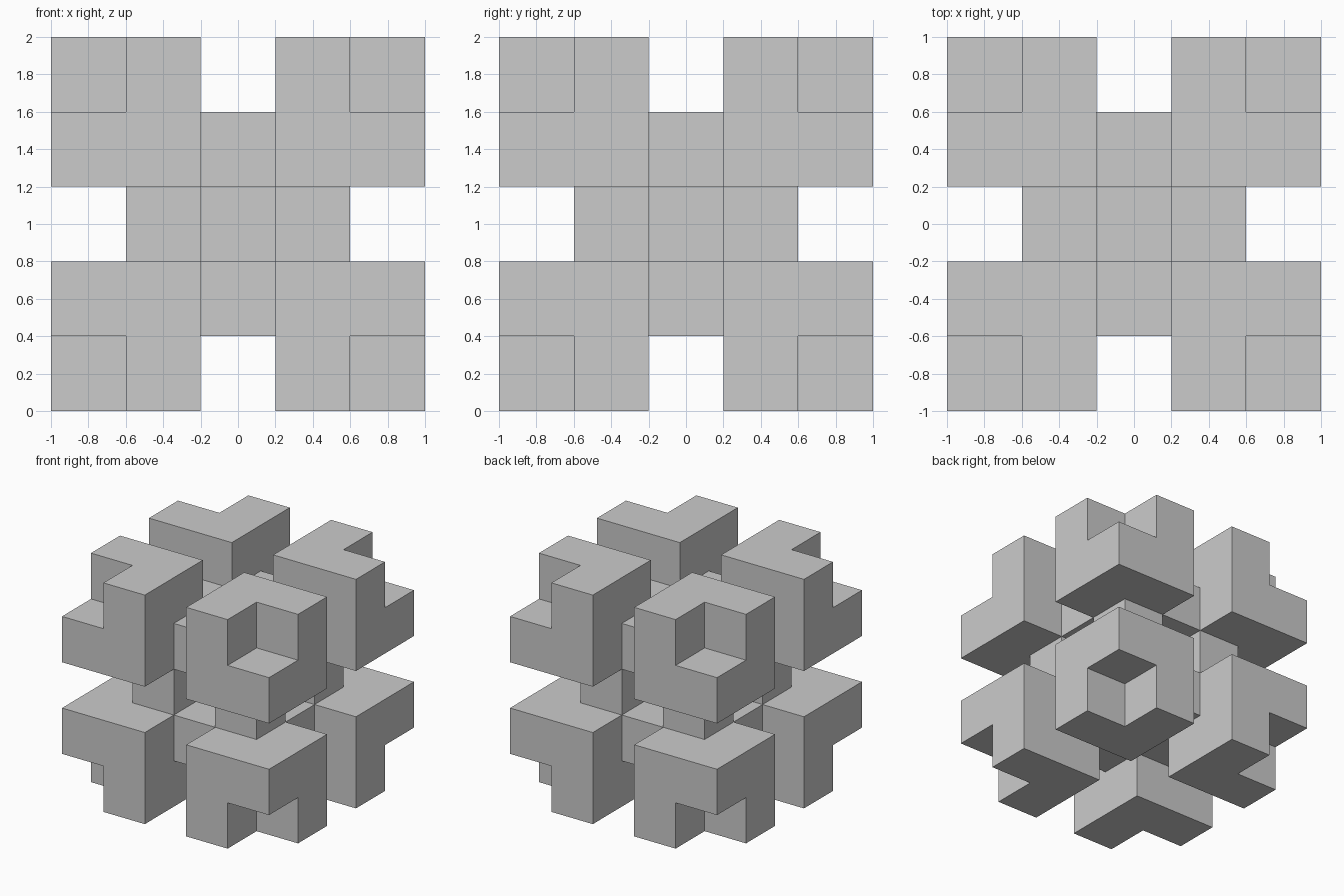
import bpy, bmesh, math
from itertools import product
from mathutils import Vector

if "Cube" in bpy.data.objects:
    bpy.data.objects.remove(bpy.data.objects["Cube"])

CELL = 0.4
CENTRE = Vector((0, 0, 1))


def filled(c):
    """Body rule on a 5x5x5 grid of cells, indices -2..2 on each axis."""
    a = sorted(abs(v) for v in c)
    corner_block = a[0] >= 1 and a != [2, 2, 2]   # 2x2x2 block, outer corner notched
    bridge = a == [0, 1, 1]                       # link between neighbouring blocks
    return corner_block or bridge


def build(name, cells):
    """Make one clean outer skin around a set of grid cells."""
    cells = set(cells)
    bm = bmesh.new()
    for c in cells:
        for axis, side in product(range(3), (-1, 1)):
            n = list(c)
            n[axis] += side
            if tuple(n) in cells:
                continue
            u, v = (axis + 1) % 3, (axis + 2) % 3
            quad = []
            for du, dv in ((-1, -1), (1, -1), (1, 1), (-1, 1))[::side]:
                p = Vector(c)
                p[axis] += side / 2
                p[u] += du / 2
                p[v] += dv / 2
                quad.append(bm.verts.new(p * CELL + CENTRE))
            bm.faces.new(quad)
    bmesh.ops.remove_doubles(bm, verts=bm.verts, dist=0.001)
    # merge coplanar cell faces into large flat faces
    bmesh.ops.dissolve_limit(bm, angle_limit=math.radians(1),
                             verts=bm.verts, edges=bm.edges)
    mesh = bpy.data.meshes.new(name)
    bm.to_mesh(mesh)
    bm.free()
    obj = bpy.data.objects.new(name, mesh)
    bpy.context.collection.objects.link(obj)
    return obj


# eight notched corner blocks joined by twelve inner bridges
build("notched_block_frame", [c for c in product(range(-2, 3), repeat=3) if filled(c)])

# single cube in the middle, touching the bridges along its edges
build("core_cube", [(0, 0, 0)])
